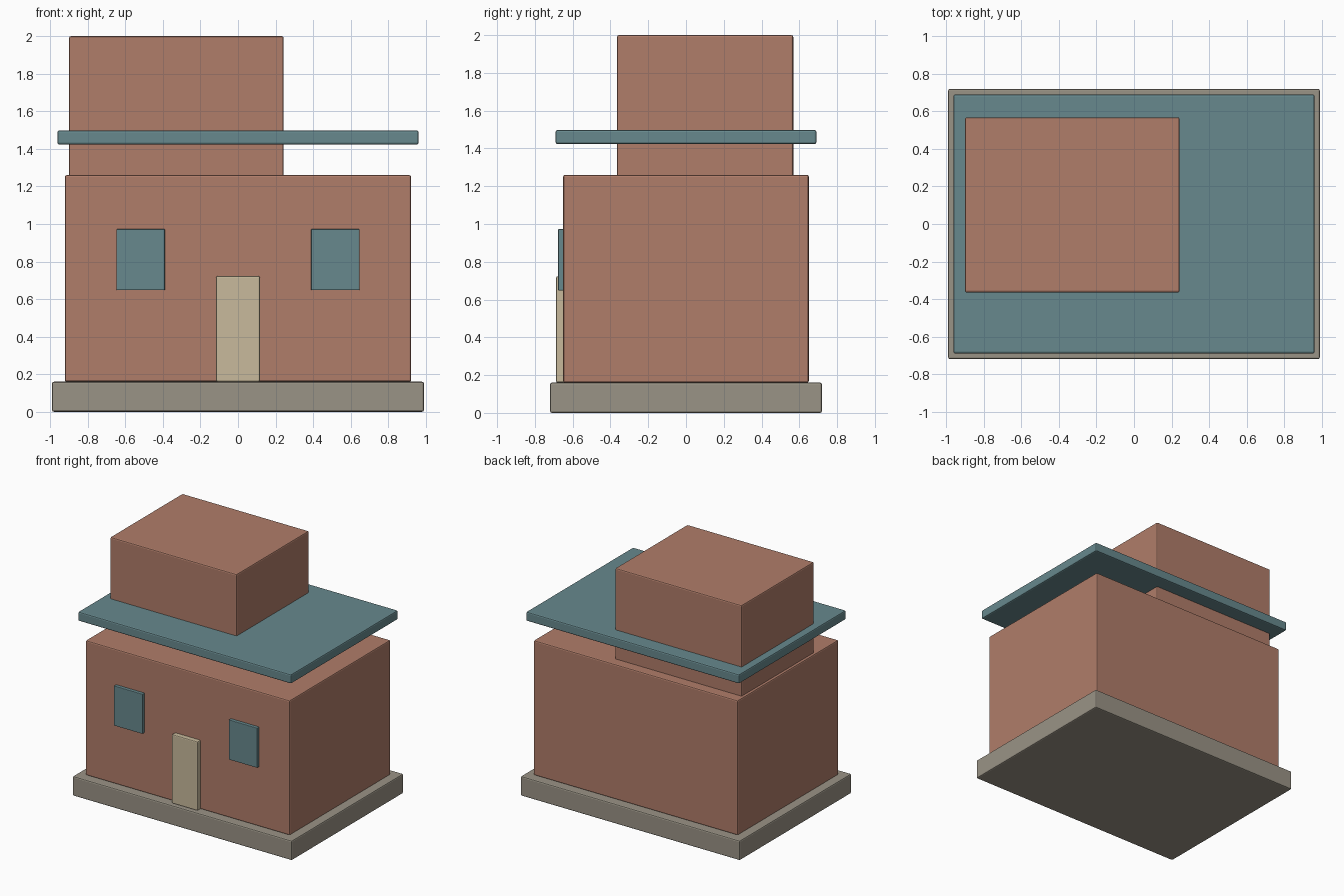
import bpy

if "Cube" in bpy.data.objects:
    bpy.data.objects.remove(bpy.data.objects["Cube"])


def material(name, rgb):
    m = bpy.data.materials.new(name)
    m.diffuse_color = (*rgb, 1.0)
    m.use_nodes = True
    m.node_tree.nodes["Principled BSDF"].inputs["Base Color"].default_value = m.diffuse_color
    return m


CLAY = material("clay wall", (0.434, 0.205, 0.144))
TEAL = material("muted teal", (0.136, 0.25, 0.27))
STONE = material("grey stone", (0.323, 0.292, 0.238))
CREAM = material("cream door", (0.578, 0.491, 0.332))


def box(name, low, high, mat, bevel=0.01):
    """Box between two corners with softly rounded edges."""
    center = [(a + b) / 2 for a, b in zip(low, high)]
    bpy.ops.mesh.primitive_cube_add(size=1, location=center)
    ob = bpy.context.object
    ob.name = name
    ob.scale = [b - a for a, b in zip(low, high)]
    bpy.ops.object.transform_apply(location=False, rotation=False, scale=True)
    ob.data.materials.append(mat)
    mod = ob.modifiers.new("soft edges", "BEVEL")
    mod.width = bevel
    mod.segments = 2
    return ob


# Plinth, main storey and offset upper storey
box("foundation", (-0.99, -0.72, 0), (0.99, 0.72, 0.16), STONE)
box("main_storey", (-0.922, -0.65, 0.16), (0.922, 0.65, 1.26), CLAY)
box("upper_storey", (-0.9, -0.365, 1.25), (0.243, 0.568, 2.0), CLAY)

# Thin roof slab hovering above the main storey
box("roof_slab", (-0.962, -0.69, 1.423), (0.962, 0.69, 1.498), TEAL)

# Door and a mirrored pair of windows on the front wall
box("front_door", (-0.117, -0.688, 0.16), (0.117, -0.64, 0.723), CREAM, 0.008)
for side, label in ((-1, "left"), (1, "right")):
    x = side * 0.518
    box(label + "_window", (x - 0.129, -0.677, 0.648), (x + 0.129, -0.64, 0.973), TEAL, 0.004)
